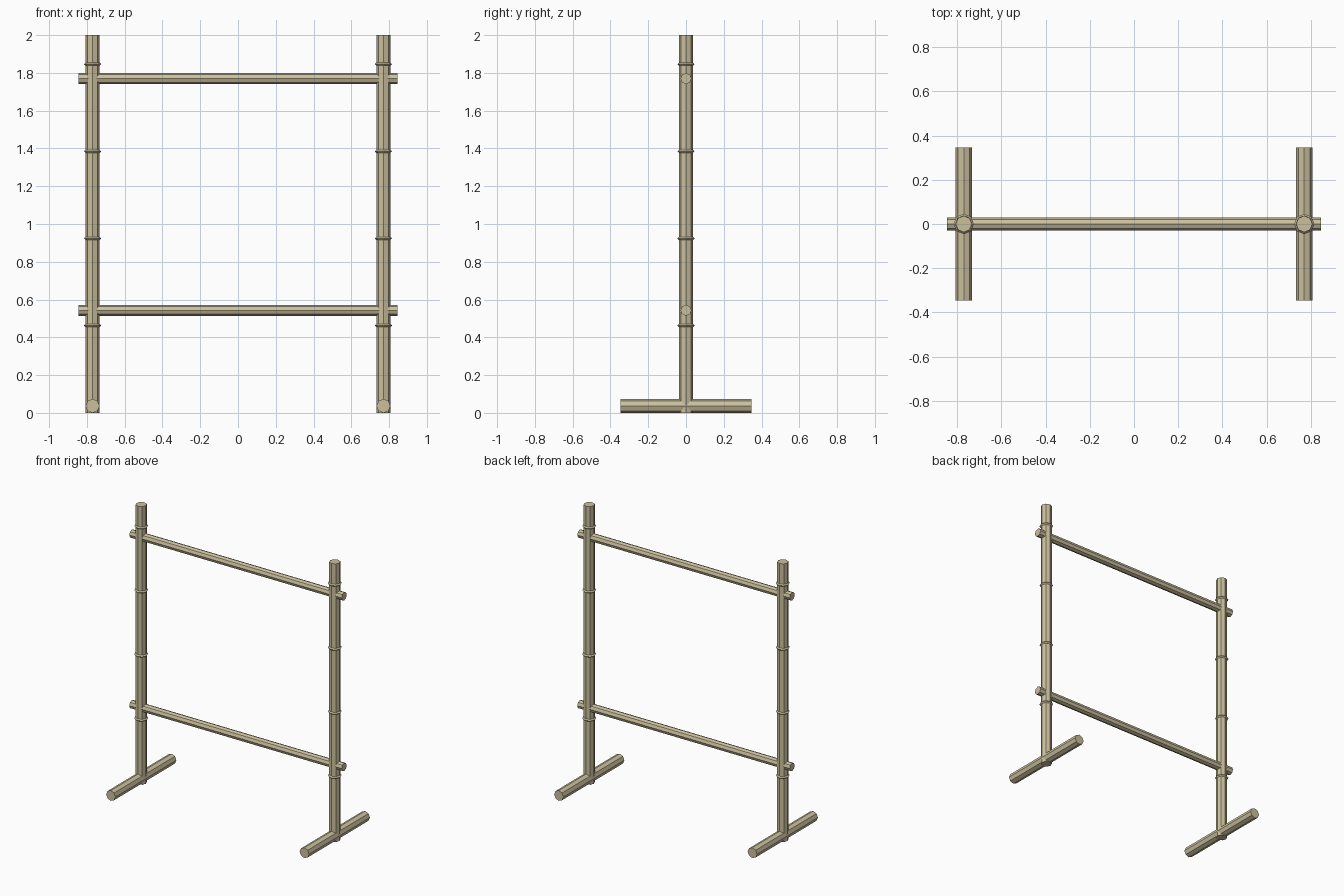
import bpy
from math import pi

if "Cube" in bpy.data.objects:
    bpy.data.objects.remove(bpy.data.objects["Cube"])

mat = bpy.data.materials.new("bamboo")
mat.diffuse_color = (0.60, 0.53, 0.34, 1)
mat.use_nodes = True
mat.node_tree.nodes["Principled BSDF"].inputs["Base Color"].default_value = mat.diffuse_color

POST_X, POST_R, RAIL_R = 0.77, 0.037, 0.029


def finish(name):
    ob = bpy.context.object
    ob.name = name
    ob.data.materials.append(mat)


def pole(name, radius, length, loc, rot=(0, 0, 0)):
    bpy.ops.mesh.primitive_cylinder_add(vertices=8, radius=radius, depth=length,
                                        location=loc, rotation=rot)
    finish(name)


for side, x in (("left", -POST_X), ("right", POST_X)):
    # upright post and the foot lying across its base
    pole(f"{side}_post", POST_R, 2.0, (x, 0, 1.0))
    pole(f"{side}_foot", POST_R, 0.692, (x, 0, POST_R), (pi / 2, 0, 0))
    # raised bamboo joints, evenly spaced up the post
    for i in range(4):
        bpy.ops.mesh.primitive_torus_add(major_segments=8, minor_segments=4,
                                         major_radius=0.038, minor_radius=0.008,
                                         location=(x, 0, 0.463 + 0.461 * i))
        finish(f"{side}_joint_ring_{i + 1}")

# crossbars passing through both posts
for name, z in (("lower_rail", 0.543), ("upper_rail", 1.77)):
    pole(name, RAIL_R, 1.69, (0, 0, z), (0, pi / 2, 0))
